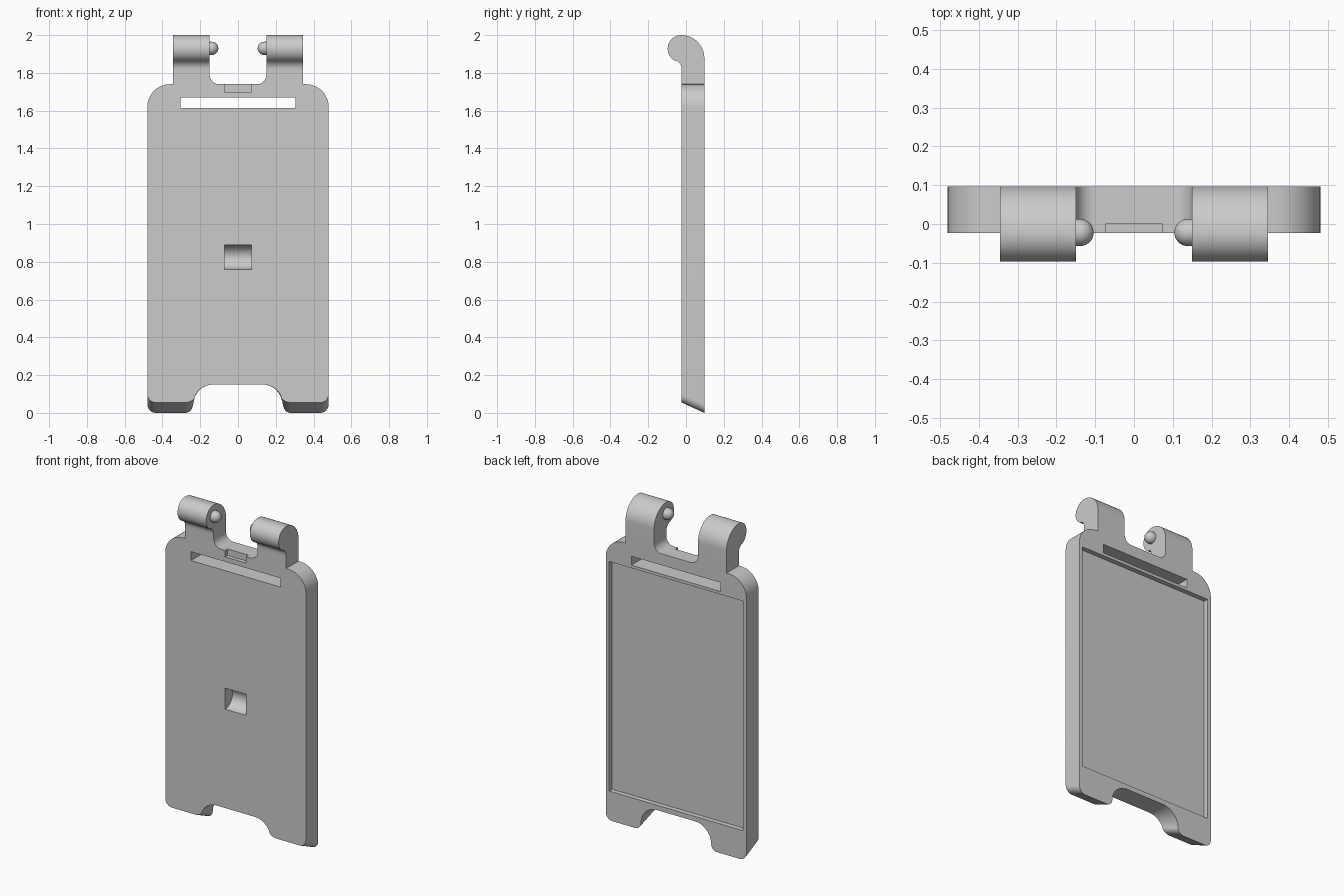
import bpy, bmesh
from math import sin, cos, radians, pi
from mathutils import Matrix

cube = bpy.data.objects.get("Cube")
if cube:
    bpy.data.objects.remove(cube, do_unlink=True)

FRONT, BACK = -0.023, 0.097      # depth of the flat plate
HOOK_IN, HOOK_OUT, HOOK_Z = 0.15, 0.345, 1.8

grey = bpy.data.materials.new("plain grey")
grey.use_nodes = True
grey.diffuse_color = (0.6, 0.6, 0.6, 1)
grey.node_tree.nodes["Principled BSDF"].inputs["Base Color"].default_value = (0.6, 0.6, 0.6, 1)


def arc(cx, cy, rx, ry, start, end, steps=12):
    angles = [radians(start + (end - start) * i / steps) for i in range(steps + 1)]
    return [(cx + rx * cos(a), cy + ry * sin(a)) for a in angles]


def make_object(name, bm):
    bmesh.ops.recalc_face_normals(bm, faces=bm.faces)
    mesh = bpy.data.meshes.new(name)
    bm.to_mesh(mesh)
    bm.free()
    mesh.materials.append(grey)
    obj = bpy.data.objects.new(name, mesh)
    bpy.context.collection.objects.link(obj)
    return obj


def loft(name, ring_a, ring_b):
    """Solid between two matching rings of 3D points."""
    bm = bmesh.new()
    a = [bm.verts.new(p) for p in ring_a]
    b = [bm.verts.new(p) for p in ring_b]
    bm.faces.new(a)
    bm.faces.new(b[::-1])
    for i in range(len(a)):
        j = (i + 1) % len(a)
        bm.faces.new((a[i], b[i], b[j], a[j]))
    return make_object(name, bm)


def extrude_x(name, profile, x0, x1):
    return loft(name, [(x0, y, z) for y, z in profile], [(x1, y, z) for y, z in profile])


def box(name, x, y0, y1, z0, z1):
    return extrude_x(name, [(y0, z0), (y1, z0), (y1, z1), (y0, z1)], -x, x)


def activate(obj):
    bpy.ops.object.select_all(action='DESELECT')
    obj.select_set(True)
    bpy.context.view_layer.objects.active = obj


def combine(target, other, operation):
    other.hide_render = True
    mod = target.modifiers.new(operation.lower(), 'BOOLEAN')
    mod.operation, mod.solver, mod.object = operation, 'EXACT', other
    activate(target)
    bpy.ops.object.modifier_apply(modifier=mod.name)
    bpy.data.objects.remove(other, do_unlink=True)


def outline(foot_z, arch_end):
    """Plate outline: half is drawn, then mirrored."""
    half = arc(0.13, 0.04, 0.11, 0.11, 90, arch_end)
    ex, ez = half[-1]
    half += arc(0.28, ez, 0.28 - ex, ez - foot_z, 180, 270, 8)[1:]
    half += arc(0.435, foot_z + 0.045, 0.045, 0.045, -90, 0, 8)
    half += arc(0.36, 1.62, 0.12, 0.12, 0, 90, 16)
    half += [(HOOK_OUT, 1.74), (HOOK_OUT, HOOK_Z), (HOOK_IN, HOOK_Z)]
    half += arc(0.10, 1.79, 0.05, 0.05, 0, -90)
    return half + [(-x, z) for x, z in reversed(half)]


# Plate with slanted feet
plate = loft("plate",
             [(x, FRONT, z) for x, z in outline(0.055, 28)],
             [(x, BACK, z) for x, z in outline(0, 0)])

# Curled hooks
hook = [(FRONT, HOOK_Z), (BACK, HOOK_Z)]
hook += arc(-0.025, 1.878, 0.122, 0.122, 0, 90, 20)
hook += arc(-0.025, 1.928, 0.072, 0.072, 90, 246, 24)[1:]
hook += arc(-0.073, 1.82, 0.05, 0.05, 64, 0, 10)
for side in (-1, 1):
    combine(plate, extrude_x("hook", hook, side * HOOK_IN, side * HOOK_OUT), 'UNION')

# Slot, small notch and shallow back panel
combine(plate, box("slot", 0.305, -0.3, 0.3, 1.615, 1.67), 'DIFFERENCE')
combine(plate, box("notch", 0.072, -0.3, 0.001, 1.70, 1.77), 'DIFFERENCE')
combine(plate, box("back_panel", 0.457, BACK - 0.03, 0.3, 0.18, 1.597), 'DIFFERENCE')

# Rounded front pocket
pocket = [(-0.2, 0.89), (-0.2, 0.76)] + arc(FRONT, 0.825, 0.072, 0.065, -90, 90, 24)
combine(plate, extrude_x("pocket", pocket, -0.072, 0.072), 'DIFFERENCE')

# Round-ended hinge pins
pins = []
for side, name in ((1, "left_pin"), (-1, "right_pin")):
    bm = bmesh.new()
    bmesh.ops.create_uvsphere(bm, u_segments=32, v_segments=16, radius=0.035,
                              matrix=Matrix.Rotation(pi / 2, 4, 'Y'))
    for v in bm.verts:
        if v.co.x * side > 0.001:
            v.co.x += side * 0.03
    bmesh.ops.translate(bm, verts=bm.verts, vec=(side * 0.139, -0.022, 1.93))
    pins.append(make_object(name, bm))

for obj in [plate] + pins:
    activate(obj)
    bpy.ops.object.shade_smooth_by_angle(angle=radians(30))
